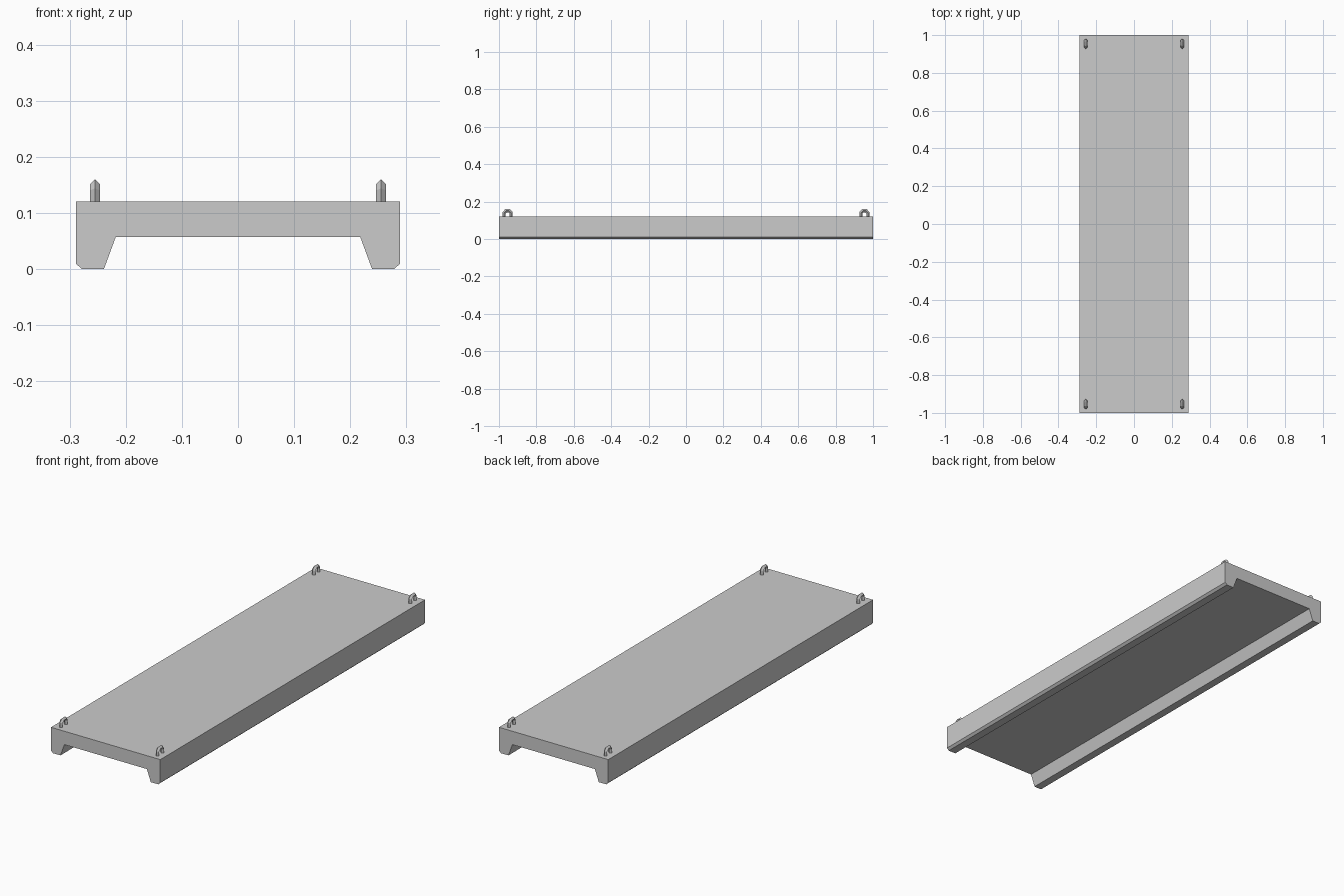
import bpy, bmesh
from mathutils import Vector

if "Cube" in bpy.data.objects:
    bpy.data.objects.remove(bpy.data.objects["Cube"])


def make_object(name, bm):
    bmesh.ops.recalc_face_normals(bm, faces=bm.faces)
    mesh = bpy.data.meshes.new(name)
    bm.to_mesh(mesh)
    bm.free()
    obj = bpy.data.objects.new(name, mesh)
    bpy.context.collection.objects.link(obj)
    return obj


# Channel-shaped slab: half profile mirrored, extruded along y
half = [(0.289, 0.121), (0.289, 0.01), (0.278, 0), (0.239, 0), (0.218, 0.057)]
profile = half + [(-x, z) for x, z in reversed(half)]
bm = bmesh.new()
face = bm.faces.new([bm.verts.new((x, -1, z)) for x, z in profile])
ext = bmesh.ops.extrude_face_region(bm, geom=[face])
bmesh.ops.translate(bm, vec=(0, 2, 0),
                    verts=[v for v in ext["geom"] if isinstance(v, bmesh.types.BMVert)])
make_object("slab", bm)


# Lifting loop: diamond cross-section swept along an angular arch
def lifting_loop(name, cx, cy):
    outer = [(-0.027, 0.115), (-0.027, 0.144), (-0.012, 0.16),
             (0.012, 0.16), (0.027, 0.144), (0.027, 0.115)]
    inner = [(-0.010, 0.115), (-0.010, 0.137), (-0.005, 0.143),
             (0.005, 0.143), (0.010, 0.137), (0.010, 0.115)]
    bm = bmesh.new()
    rings = []
    for o, i in zip(outer, inner):
        a, b = Vector((cx, cy + o[0], o[1])), Vector((cx, cy + i[0], i[1]))
        mid, side = (a + b) / 2, Vector((0.009, 0, 0))
        rings.append([bm.verts.new(p) for p in (a, mid + side, b, mid - side)])
    for r, s in zip(rings, rings[1:]):
        for k in range(4):
            n = (k + 1) % 4
            bm.faces.new((r[k], r[n], s[n], s[k]))
    bm.faces.new(rings[0])
    bm.faces.new(rings[-1])
    make_object(name, bm)


for xs, side in ((-1, "left"), (1, "right")):
    for ys, end in ((-1, "front"), (1, "back")):
        lifting_loop(f"lifting_loop_{end}_{side}", xs * 0.255, ys * 0.954)
